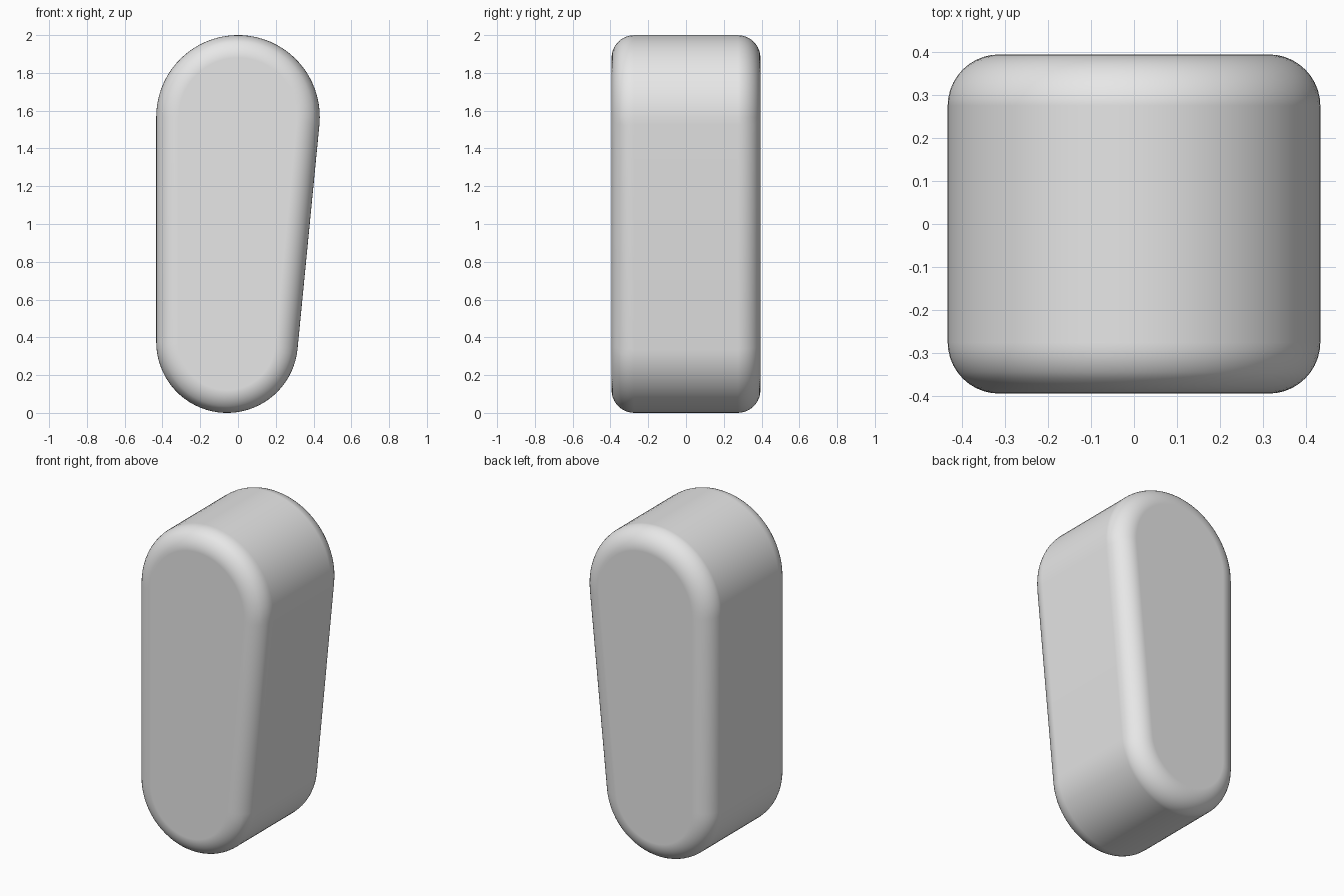
import bpy, bmesh, math

cube = bpy.data.objects.get("Cube")
if cube:
    bpy.data.objects.remove(cube, do_unlink=True)

HALF_DEPTH = 0.394
TOP_R, LOW_R = 0.433, 0.375
TOP_C, LOW_C = (0.0, 2 - TOP_R), (LOW_R - TOP_R, LOW_R)
STEPS = 36

# The right flank leans so that it is tangent to both end arcs
lean = 2 * math.atan((TOP_R - LOW_R) / (TOP_C[1] - LOW_C[1]))


def arc(centre, radius, start, end):
    angles = [start + (end - start) * i / STEPS for i in range(STEPS + 1)]
    return [(centre[0] + radius * math.cos(a), centre[1] + radius * math.sin(a))
            for a in angles]


outline = (arc(TOP_C, TOP_R, -lean, math.pi)
           + arc(LOW_C, LOW_R, math.pi, 2 * math.pi - lean))

# Extrude the tapered capsule outline from front to back
bm = bmesh.new()
front = bm.faces.new([bm.verts.new((x, -HALF_DEPTH, z)) for x, z in outline])
back = bmesh.ops.extrude_face_region(bm, geom=[front], use_keep_orig=True)
moved = [v for v in back["geom"] if isinstance(v, bmesh.types.BMVert)]
bmesh.ops.translate(bm, verts=moved, vec=(0, 2 * HALF_DEPTH, 0))
bmesh.ops.recalc_face_normals(bm, faces=bm.faces)
mesh = bpy.data.meshes.new("rounded_body")
bm.to_mesh(mesh)
bm.free()
body = bpy.data.objects.new("rounded_body", mesh)
bpy.context.collection.objects.link(body)

# Plain grey surface
grey = bpy.data.materials.new("light_grey")
grey.use_nodes = True
colour = (0.8, 0.8, 0.8, 1)
grey.diffuse_color = colour
grey.node_tree.nodes["Principled BSDF"].inputs["Base Color"].default_value = colour
mesh.materials.append(grey)

# Smooth shading with soft rims around the flat front and back
mesh.polygons.foreach_set("use_smooth", [True] * len(mesh.polygons))
bevel = body.modifiers.new("soft_rim", "BEVEL")
bevel.width = 0.12
bevel.segments = 10
bevel.limit_method = "ANGLE"
bevel.angle_limit = math.radians(40)
bevel.use_clamp_overlap = False
bevel.harden_normals = True
